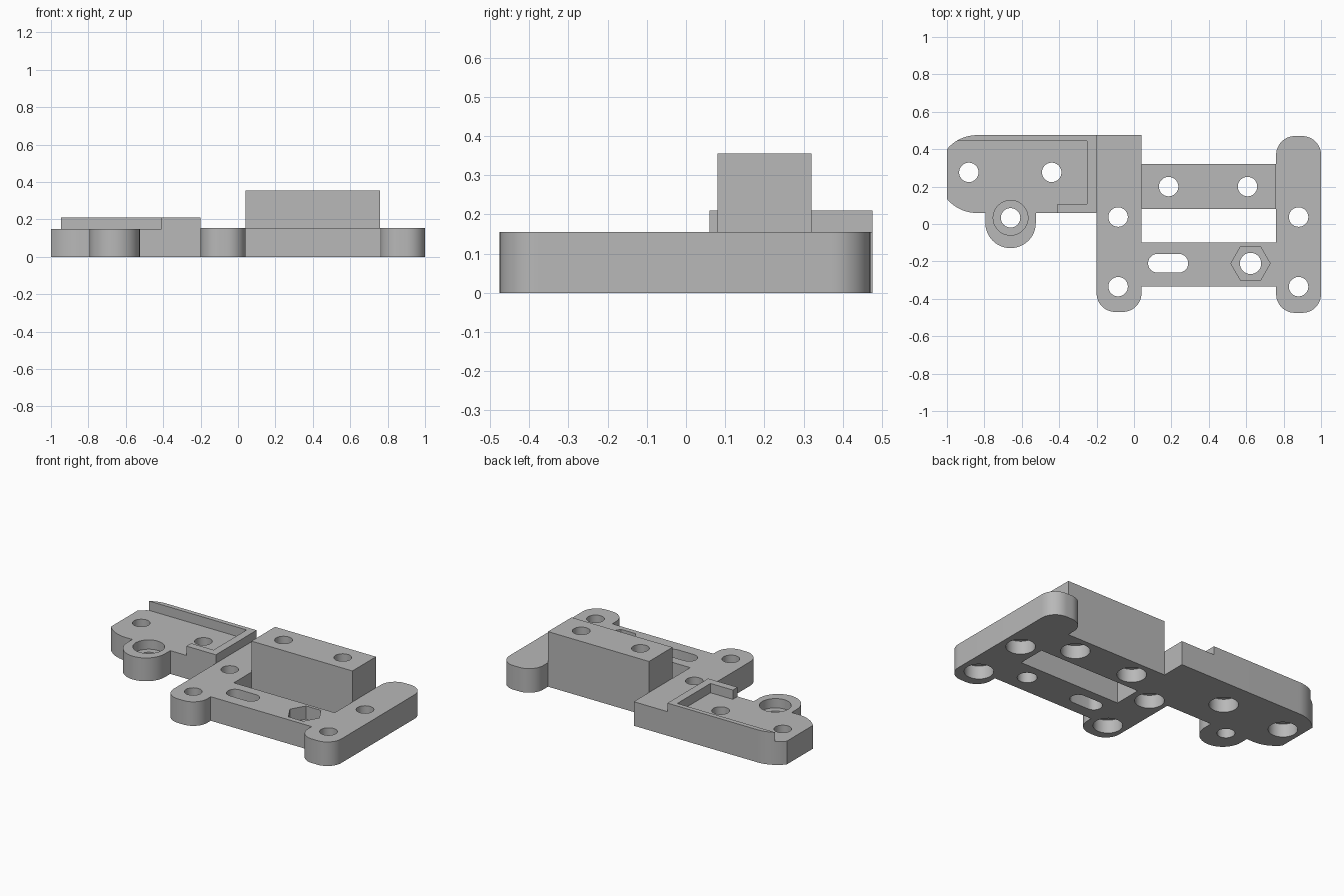
import bpy, bmesh
from math import sin, cos, radians

cube = bpy.data.objects.get("Cube")
if cube:
    bpy.data.objects.remove(cube, do_unlink=True)

grey = bpy.data.materials.new("light grey plastic")
grey.use_nodes = True
colour = (0.48, 0.48, 0.48, 1)
grey.diffuse_color = colour
grey.node_tree.nodes["Principled BSDF"].inputs["Base Color"].default_value = colour

BASE = 0.155      # frame thickness
FLOOR = 0.15      # tray floor
RIM = 0.21        # tray rim
TOP = 0.355       # raised block


def arc(x, y, r, start, end, steps=12):
    angles = [radians(start + (end - start) * i / steps) for i in range(steps + 1)]
    return [(x + r * cos(a), y + r * sin(a)) for a in angles]


def circle(x, y, r, sides=40):
    return arc(x, y, r, 0, 360, sides)[:-1]


def prism(name, outline, low, high):
    """Extrude a counter-clockwise outline from low to high."""
    bm = bmesh.new()
    face = bm.faces.new([bm.verts.new((x, y, low)) for x, y in outline])
    top = bmesh.ops.extrude_face_region(bm, geom=[face])["geom"]
    verts = [v for v in top if isinstance(v, bmesh.types.BMVert)]
    bmesh.ops.translate(bm, verts=verts, vec=(0, 0, high - low))
    bmesh.ops.recalc_face_normals(bm, faces=bm.faces)
    mesh = bpy.data.meshes.new(name)
    bm.to_mesh(mesh)
    bm.free()
    mesh.materials.append(grey)
    obj = bpy.data.objects.new(name, mesh)
    bpy.context.collection.objects.link(obj)
    return obj


def cut(target, outline, low, high):
    """Remove a prism from the target and discard the cutter."""
    cutter = prism("cutter", outline, low, high)
    cutter.hide_render = True
    mod = target.modifiers.new("cut", "BOOLEAN")
    mod.operation = "DIFFERENCE"
    mod.solver = "EXACT"
    mod.object = cutter
    bpy.context.view_layer.objects.active = target
    bpy.ops.object.modifier_apply(modifier=mod.name)
    bpy.data.objects.remove(cutter, do_unlink=True)


def screw_hole(target, x, y, r=0.052, head=0.085, depth=0.085):
    """Through hole with a screw head recess underneath."""
    cut(target, circle(x, y, r), -0.1, 0.5)
    if head:
        cut(target, circle(x, y, head), -0.1, depth)


# Frame: two arms joined by a front rail and the foot of the block
R = 0.1
frame_outline = (
    [(-0.2, 0.475)]
    + arc(-0.2 + R, -0.47 + R, R, 180, 270) + arc(0.04 - R, -0.47 + R, R, 270, 360)
    + [(0.04, -0.335), (0.76, -0.335)]
    + arc(0.76 + R, -0.475 + R, R, 180, 270) + arc(1 - R, -0.475 + R, R, 270, 360)
    + arc(1 - R, 0.47 - R, R, 0, 90) + arc(0.76 + R, 0.47 - R, R, 90, 180)
    + [(0.76, 0.32), (0.04, 0.32), (0.04, 0.475)]
)
frame = prism("frame", frame_outline, 0, BASE)
cut(frame, [(0.04, -0.1), (0.76, -0.1), (0.76, 0.08), (0.04, 0.08)], -0.1, 0.5)
for x in (-0.085, 0.88):
    for y in (-0.335, 0.037):
        screw_hole(frame, x, y)

# Slot and hexagonal nut pocket in the front rail
cut(frame, arc(0.24, -0.21, 0.05, -90, 90) + arc(0.125, -0.21, 0.05, 90, 270), -0.1, 0.5)
screw_hole(frame, 0.623, -0.211, r=0.057, head=None)
cut(frame, circle(0.623, -0.211, 0.105, 6), 0.07, 0.5)

# Raised block on the back rail
block = prism("raised_block", [(0.04, 0.08), (0.76, 0.08), (0.76, 0.32), (0.04, 0.32)], BASE, TOP)
for x in (0.185, 0.607):
    screw_hole(frame, x, 0.2)
    screw_hole(block, x, 0.2, head=None)

# Side tray with rounded end, raised rim and front boss
tray_outline = (
    [(-0.2, 0.06), (-0.2, 0.475)]
    + arc(-0.84, 0.267, 0.208, 90, 140) + arc(-0.84, 0.267, 0.208, 220, 270)
    + [(-0.795, 0.06)]
    + arc(-0.66, 0.006, 0.135, 180, 360, 24)
    + [(-0.525, 0.06)]
)
tray = prism("side_tray", tray_outline, 0, RIM)
cut(tray, [(-1.1, 0.445), (-1.1, -0.3), (-0.41, -0.3), (-0.41, 0.108),
           (-0.25, 0.108), (-0.25, 0.445)], FLOOR, 0.5)
for x in (-0.883, -0.44):
    screw_hole(tray, x, 0.276)
screw_hole(tray, -0.66, 0.033, head=None)
cut(tray, circle(-0.66, 0.033, 0.093), 0.09, 0.5)

# Smooth the curved walls and keep the machined edges sharp
bpy.ops.object.select_all(action="DESELECT")
for obj in (frame, block, tray):
    obj.select_set(True)
bpy.context.view_layer.objects.active = frame
bpy.ops.object.shade_smooth_by_angle(angle=radians(30))
